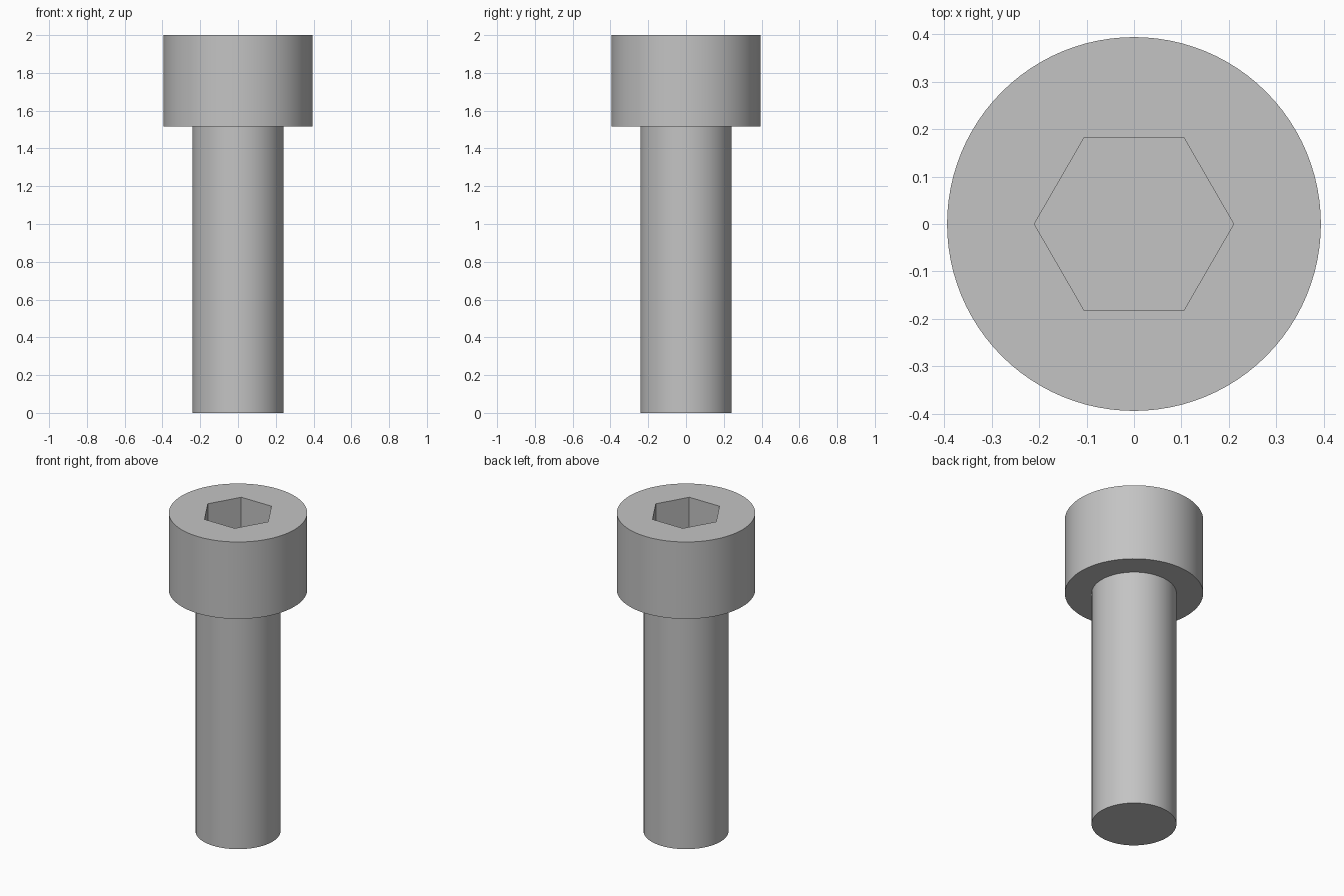
import bpy
import bmesh
import math

SEGMENTS = 96
HEAD_R, SHAFT_R = 0.3937, 0.2415
HEAD_BASE, TOP = 1.517, 2.0
SOCKET_R, SOCKET_DEPTH = 0.21, 0.25

cube = bpy.data.objects.get("Cube")
if cube:
    bpy.data.objects.remove(cube, do_unlink=True)

# Plain grey metal
steel = bpy.data.materials.new("steel_grey")
steel.use_nodes = True
grey = (0.55, 0.55, 0.55, 1)
steel.diffuse_color = grey
steel.node_tree.nodes["Principled BSDF"].inputs["Base Color"].default_value = grey


def add_object(name, bm):
    bmesh.ops.recalc_face_normals(bm, faces=bm.faces)
    mesh = bpy.data.meshes.new(name)
    bm.to_mesh(mesh)
    bm.free()
    mesh.materials.append(steel)
    obj = bpy.data.objects.new(name, mesh)
    bpy.context.collection.objects.link(obj)
    return obj


# Shaft and head turned as one solid from a half profile
bm = bmesh.new()
profile = [(0, 0), (SHAFT_R, 0), (SHAFT_R, HEAD_BASE),
           (HEAD_R, HEAD_BASE), (HEAD_R, TOP), (0, TOP)]
verts = [bm.verts.new((r, 0, z)) for r, z in profile]
edges = [bm.edges.new(pair) for pair in zip(verts, verts[1:])]
bmesh.ops.spin(bm, geom=verts + edges, cent=(0, 0, 0), axis=(0, 0, 1),
               angle=math.tau, steps=SEGMENTS, use_duplicate=False)
bmesh.ops.remove_doubles(bm, verts=bm.verts, dist=0.0001)
bmesh.ops.dissolve_limit(bm, angle_limit=0.01, verts=bm.verts, edges=bm.edges)
screw = add_object("socket_head_screw", bm)

# Hexagonal socket cutter, corners along x
bm = bmesh.new()
floor = TOP - SOCKET_DEPTH
hexagon = [bm.verts.new((SOCKET_R * math.cos(i * math.tau / 6),
                         SOCKET_R * math.sin(i * math.tau / 6), floor))
           for i in range(6)]
base = bm.faces.new(hexagon)
walls = bmesh.ops.extrude_face_region(bm, geom=[base])
top_verts = [g for g in walls["geom"] if isinstance(g, bmesh.types.BMVert)]
bmesh.ops.translate(bm, verts=top_verts, vec=(0, 0, SOCKET_DEPTH * 2))
cutter = add_object("socket_cutter", bm)
cutter.hide_render = True

# Cut the socket, then discard the cutter
cut = screw.modifiers.new("socket", "BOOLEAN")
cut.operation = "DIFFERENCE"
cut.solver = "EXACT"
cut.object = cutter
bpy.ops.object.select_all(action="DESELECT")
screw.select_set(True)
bpy.context.view_layer.objects.active = screw
bpy.ops.object.modifier_apply(modifier=cut.name)
bpy.data.objects.remove(cutter, do_unlink=True)

# Smooth round sides, crisp rims
bpy.ops.object.shade_smooth_by_angle(angle=math.radians(30))
